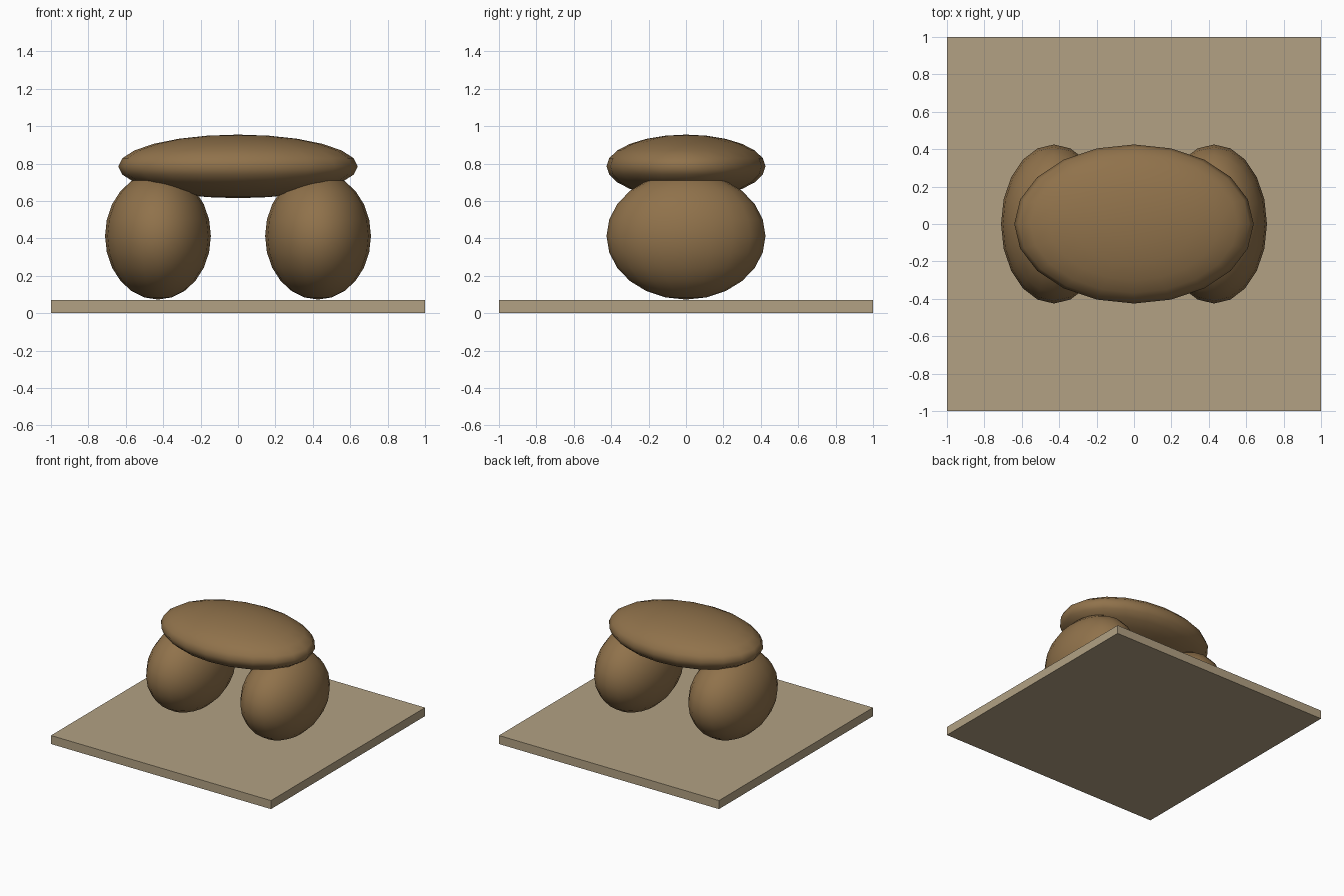
import bpy

if "Cube" in bpy.data.objects:
    bpy.data.objects.remove(bpy.data.objects["Cube"])


def material(name, rgb):
    # sRGB 0-255 to linear diffuse colour
    lin = [((c / 255 + 0.055) / 1.055) ** 2.4 for c in rgb]
    m = bpy.data.materials.new(name)
    m.diffuse_color = (*lin, 1.0)
    m.use_nodes = True
    m.node_tree.nodes["Principled BSDF"].inputs["Base Color"].default_value = m.diffuse_color
    return m


ROCK = material("brown rock", (144, 114, 75))
SAND = material("sandy ground", (178, 161, 131))


def finish(name, mat, scale):
    ob = bpy.context.object
    ob.name = name
    ob.scale = scale
    bpy.ops.object.transform_apply(location=False, rotation=False, scale=True)
    ob.data.materials.append(mat)
    return ob


def boulder(name, loc, radii):
    bpy.ops.mesh.primitive_uv_sphere_add(segments=20, ring_count=12, radius=1, location=loc)
    finish(name, ROCK, radii)
    bpy.ops.object.shade_smooth()


# Square ground slab
bpy.ops.mesh.primitive_cube_add(size=1, location=(0, 0, 0.035))
finish("ground_slab", SAND, (2, 2, 0.07))

# Two supporting boulders
for side, label in ((-1, "left"), (1, "right")):
    boulder(label + "_boulder", (side * 0.428, 0, 0.413), (0.283, 0.425, 0.34))

# Flat capstone bridging them
boulder("capstone", (0, 0, 0.785), (0.64, 0.425, 0.17))
